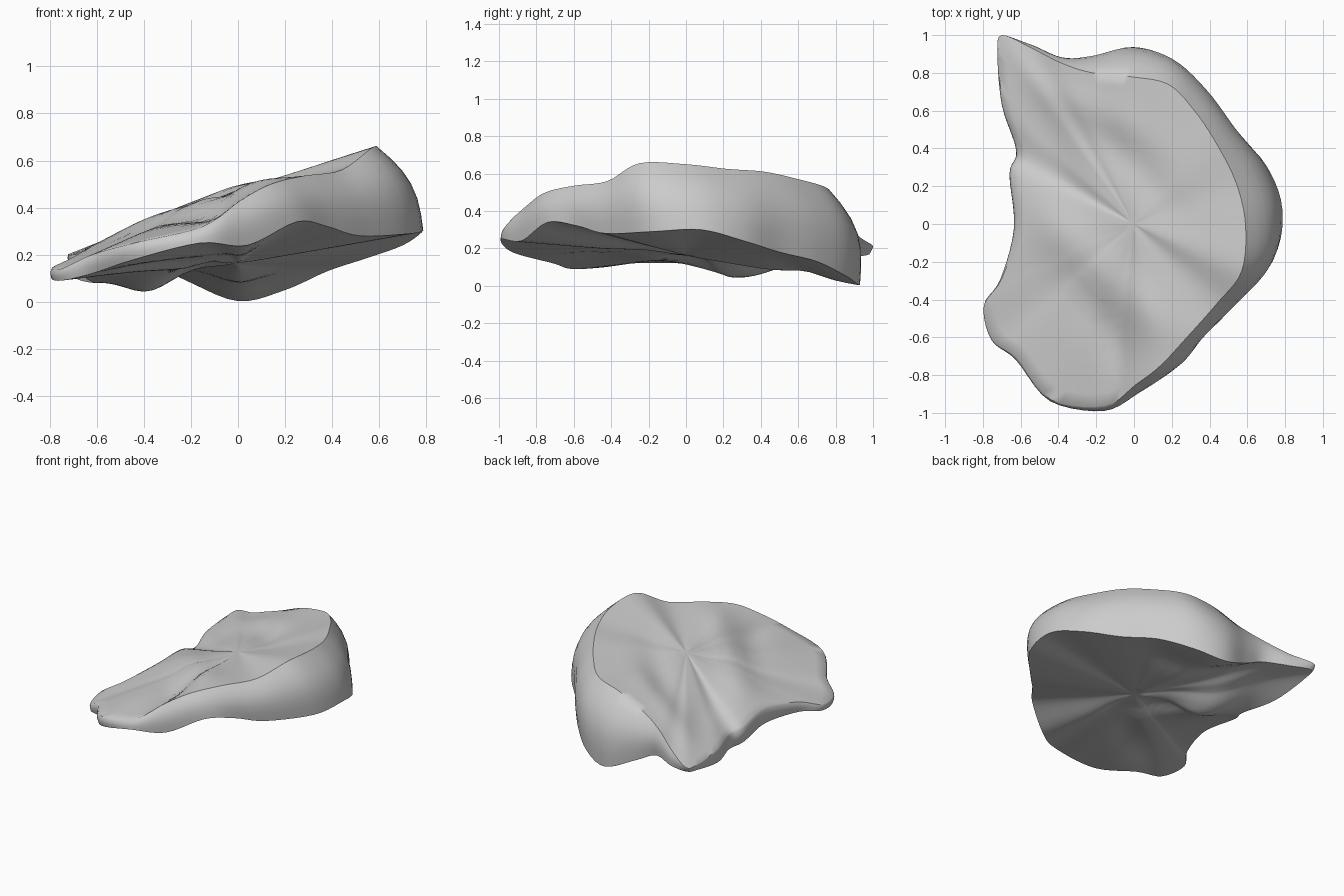
import bpy, bmesh, math
from mathutils import Vector

if "Cube" in bpy.data.objects:
    bpy.data.objects.remove(bpy.data.objects["Cube"])

# Thick rim: top crest (x, y, z) and matching lower edge (x, y, z)
THICK = [
    (-.70, 1.0, .21, -.69, .98, .17), (-.54, .93, .26, -.54, .945, .16),
    (-.38, .85, .34, -.37, .87, .16), (-.22, .80, .41, -.22, .88, .09),
    (-.02, .78, .49, 0, .93, .003), (.18, .74, .53, .20, .86, .05),
    (.32, .60, .57, .38, .70, .13), (.44, .42, .61, .53, .50, .18),
    (.54, .22, .625, .70, .31, .24), (.59, 0, .65, .785, .08, .30),
    (.57, -.25, .655, .74, -.18, .29), (.44, -.42, .56, .52, -.43, .28),
    (.28, -.60, .535, .38, -.58, .32), (.14, -.75, .50, .25, -.74, .34),
    (.01, -.85, .43, .04, -.88, .24), (-.15, -.96, .32, -.16, -.99, .25)]
# Thin rim: x, y, top z, bottom z
THIN = [
    (-.44, -.93, .25, .18), (-.62, -.71, .20, .12), (-.75, -.61, .14, .09),
    (-.79, -.43, .145, .10), (-.70, -.29, .19, .12), (-.62, -.02, .24, .12),
    (-.645, .26, .22, .10), (-.61, .38, .20, .08), (-.69, .62, .20, .10),
    (-.72, .90, .20, .16)]
TOP_C, LOW_C = Vector((0, 0, .475)), Vector((0, 0, .16))

crest = [Vector(r[:3]) for r in THICK] + [Vector(r[:3]) for r in THIN]
lower = [Vector(r[3:]) for r in THICK] + [Vector((x, y, b)) for x, y, t, b in THIN]


def smooth_loop(pts, steps=5):
    """Closed Catmull-Rom curve through the points."""
    out, n = [], len(pts)
    for i in range(n):
        a, b, c, d = (pts[(i + k) % n] for k in (-1, 0, 1, 2))
        for j in range(steps):
            t = j / steps
            out.append(.5 * (2 * b + (c - a) * t + (2 * a - 5 * b + 4 * c - d) * t * t
                             + (3 * b - a - 3 * c + d) * t ** 3))
    return out


def bump(p, x, y, angle, length, width, height):
    """Long soft ridge (or groove, when negative)."""
    dx, dy = p.x - x, p.y - y
    c, s = math.cos(math.radians(angle)), math.sin(math.radians(angle))
    u, v = (dx * c + dy * s) / length, (dy * c - dx * s) / width
    return height * math.exp(-u * u - v * v)


# Grooves and swells: x, y, angle, length, width, height
TOP_BUMPS = [(-.05, .38, -50, .35, .10, -.03), (-.45, .45, -60, .25, .10, -.025),
             (-.25, .62, -30, .3, .10, .03), (-.15, -.55, -60, .3, .09, -.03),
             (-.3, -.15, -45, .4, .12, .035), (.1, -.5, -50, .3, .1, .02)]
LOW_BUMPS = [(-.37, .33, 100, .30, .15, -.085), (-.2, .05, 120, .3, .08, .03),
             (.0, .65, -20, .3, .12, .03), (-.35, -.45, 40, .35, .13, .03)]


def face_ring(edge, centre, s, bumps):
    ring = []
    for e in edge:
        p = centre.lerp(e, s)
        p.z += sum(bump(p, *b) for b in bumps) * (1 - s ** 6)
        ring.append(p)
    return ring


C, L = smooth_loop(crest), smooth_loop(lower)
levels = [i / 14 for i in range(1, 15)]
rings = [face_ring(C, TOP_C, s, TOP_BUMPS) for s in levels]
# Rounded side wall
for k in range(1, 6):
    t, ring = k / 6, []
    for a, b in zip(C, L):
        p = a.lerp(b, t)
        out = Vector((p.x, p.y, 0)).normalized()
        h = a.z - b.z
        ring.append(p + (out + Vector((0, 0, .5))) * .13 * h * math.sin(math.pi * t))
    rings.append(ring)
rings += [face_ring(L, LOW_C, s, LOW_BUMPS) for s in reversed(levels)]

# Skin the rings into a closed rock slab
bm = bmesh.new()
vr = [[bm.verts.new(p) for p in ring] for ring in rings]
n = len(C)
for r0, r1 in zip(vr, vr[1:]):
    for i in range(n):
        j = (i + 1) % n
        bm.faces.new((r0[i], r0[j], r1[j], r1[i]))
for ring in (vr[0], vr[-1]):
    mid = bm.verts.new(sum((v.co for v in ring), Vector()) / n)
    for i in range(n):
        bm.faces.new((mid, ring[i], ring[(i + 1) % n]))
bmesh.ops.recalc_face_normals(bm, faces=bm.faces)
mesh = bpy.data.meshes.new("rock_slab")
bm.to_mesh(mesh)
bm.free()
rock = bpy.data.objects.new("rock_slab", mesh)
bpy.context.collection.objects.link(rock)
bpy.context.view_layer.objects.active = rock
rock.select_set(True)
bpy.ops.object.shade_smooth_by_angle(angle=math.radians(50))
